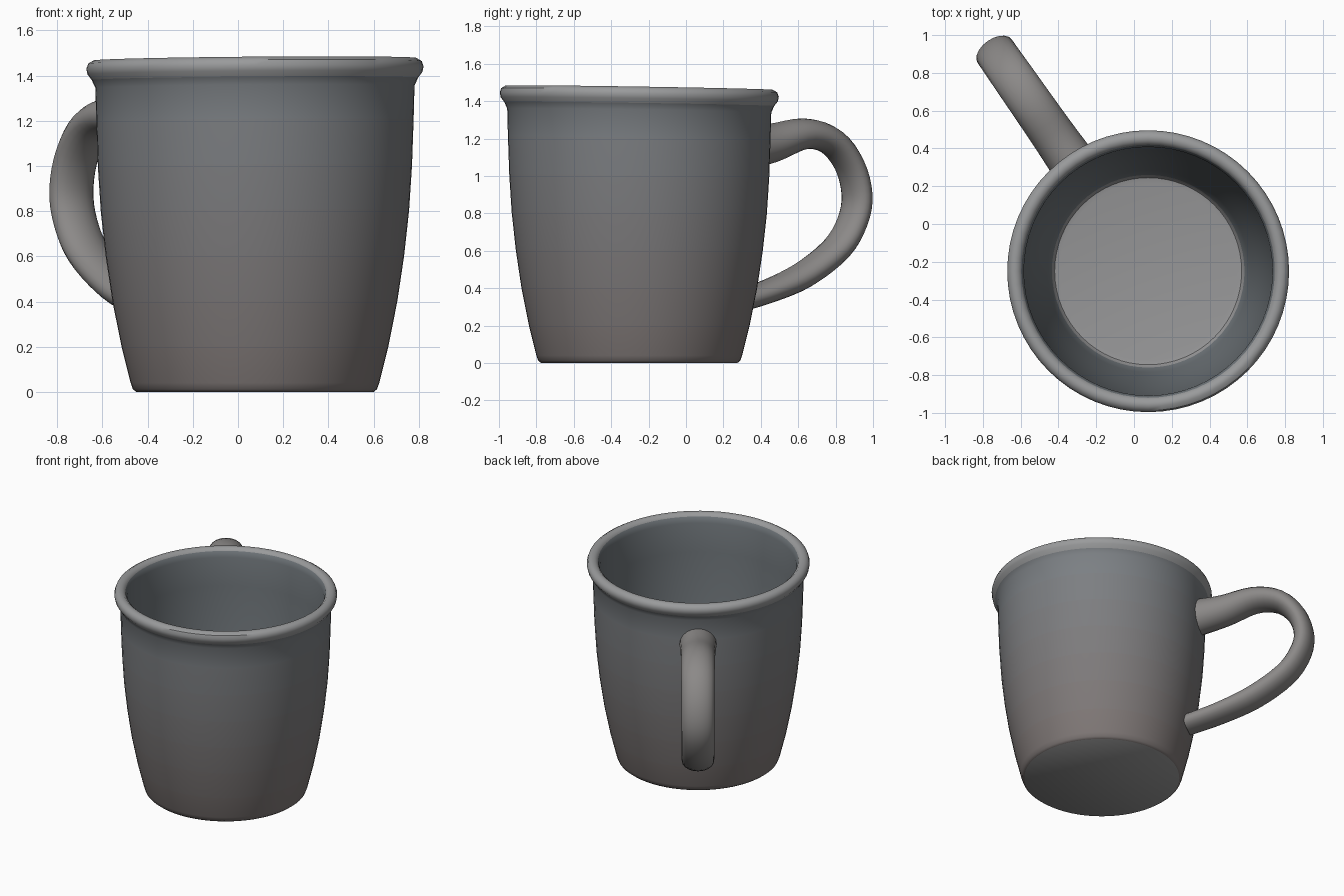
import bpy, bmesh, math
from mathutils import Vector

if "Cube" in bpy.data.objects:
    bpy.data.objects.remove(bpy.data.objects["Cube"])

AXIS = Vector((0.075, -0.25, 0.0))       # centre line of the cup
OUT = Vector((-0.572, 0.82, 0.0))        # direction the handle points
SIDE = Vector((0.82, 0.572, 0.0))
UP = Vector((0, 0, 1))


def material(name, rgb):
    mat = bpy.data.materials.new(name)
    mat.diffuse_color = (*rgb, 1.0)
    mat.use_nodes = True
    mat.node_tree.nodes["Principled BSDF"].inputs["Base Color"].default_value = mat.diffuse_color
    return mat


def loft(name, rings, materials, pick=lambda row: 0):
    """Skin a list of equal-length point rings and cap both ends."""
    bm = bmesh.new()
    loops = [[bm.verts.new(p) for p in ring] for ring in rings]
    n = len(loops[0])
    for row, (a, b) in enumerate(zip(loops, loops[1:])):
        for i in range(n):
            j = (i + 1) % n
            bm.faces.new((a[i], a[j], b[j], b[i])).material_index = pick(row)
    bm.faces.new(loops[0][::-1]).material_index = pick(-1)
    bm.faces.new(loops[-1]).material_index = pick(len(rings) - 1)
    bmesh.ops.recalc_face_normals(bm, faces=bm.faces)
    mesh = bpy.data.meshes.new(name)
    bm.to_mesh(mesh)
    bm.free()
    for mat in materials:
        mesh.materials.append(mat)
    obj = bpy.data.objects.new(name, mesh)
    bpy.context.collection.objects.link(obj)
    bpy.ops.object.select_all(action='DESELECT')
    obj.select_set(True)
    bpy.context.view_layer.objects.active = obj
    bpy.ops.object.shade_smooth_by_angle(angle=math.radians(40))
    return obj


def spline(keys, steps):
    """Catmull-Rom interpolation through tuples of any length."""
    k = [Vector(v) for v in keys]
    k = [2 * k[0] - k[1]] + k + [2 * k[-1] - k[-2]]
    pts = []
    for a, b, c, d in zip(k, k[1:], k[2:], k[3:]):
        for s in range(steps):
            t = s / steps
            pts.append(0.5 * (2 * b + (c - a) * t + (2 * a - 5 * b + 4 * c - d) * t ** 2
                              + (3 * b - a - 3 * c + d) * t ** 3))
    return pts + [k[-2]]


# Cup: outer wall, rolled rim, inner wall and floor as one (radius, z) profile
profile = [(0.525, 0.0), (0.54, 0.012), (0.55, 0.04), (0.59, 0.2), (0.63, 0.4),
           (0.66, 0.6), (0.682, 0.8), (0.695, 1.0), (0.702, 1.2), (0.706, 1.35),
           (0.722, 1.385), (0.741, 1.41), (0.746, 1.435), (0.738, 1.458),
           (0.715, 1.472), (0.69, 1.47), (0.67, 1.452), (0.658, 1.41),
           (0.655, 1.2), (0.645, 1.0), (0.63, 0.8), (0.607, 0.6), (0.575, 0.4),
           (0.535, 0.2), (0.51, 0.09), (0.495, 0.07), (0.47, 0.065)]
SEG = 64
rings = []
for r, z in profile:
    ring = []
    for i in range(SEG):
        a = 2 * math.pi * i / SEG
        x, y = r * math.cos(a), r * math.sin(a)
        tilt = (0.008 * x - 0.016 * y) * z / 1.47    # rim dips towards the handle
        ring.append(AXIS + Vector((x, y, z + tilt)))
    rings.append(ring)

# Glaze: warm grey at the foot fading to cool grey, paler rim and floor
FADE = 8
warm, cool = Vector((0.21, 0.185, 0.18)), Vector((0.20, 0.215, 0.23))
glaze = [material(f"glaze_{i}", warm.lerp(cool, min(1, i / (FADE - 2)))) for i in range(FADE)]
glaze += [material("rim_glaze", (0.32, 0.325, 0.33)),
          material("inner_glaze", (0.16, 0.18, 0.195)),
          material("floor_glaze", (0.31, 0.31, 0.315)),
          material("foot_glaze", (0.3, 0.3, 0.3))]


def cup_glaze(row):
    if row < 0:
        return FADE + 3
    if row < 10:
        return max(0, min(FADE - 1, row - 2))
    return FADE if row < 16 else FADE + 1 if row < 24 else FADE + 2


loft("cup_body", rings, glaze, cup_glaze)

# Handle: (distance from axis, z, half thickness, half width) along the loop
keys = [(0.675, 1.15, 0.125, 0.125), (0.86, 1.175, 0.105, 0.118),
        (1.075, 1.225, 0.083, 0.114), (1.25, 1.185, 0.072, 0.112),
        (1.37, 1.06, 0.066, 0.11), (1.42, 0.9, 0.066, 0.11),
        (1.39, 0.755, 0.068, 0.11), (1.285, 0.61, 0.07, 0.11),
        (1.07, 0.47, 0.07, 0.108), (0.83, 0.38, 0.063, 0.104),
        (0.595, 0.32, 0.06, 0.1)]
path = spline(keys, 4)
rings = []
for i, (s, z, thick, wide) in enumerate(path):
    a, b = path[max(i - 1, 0)], path[min(i + 1, len(path) - 1)]
    tangent = (OUT * (b[0] - a[0]) + UP * (b[1] - a[1])).normalized()
    normal = tangent.cross(SIDE).normalized()
    centre = AXIS + OUT * s + UP * z
    rings.append([centre + normal * thick * math.cos(t) + SIDE * wide * math.sin(t)
                  for t in (2 * math.pi * k / 20 for k in range(20))])
loft("handle", rings, [material("handle_glaze", (0.26, 0.25, 0.245))])
